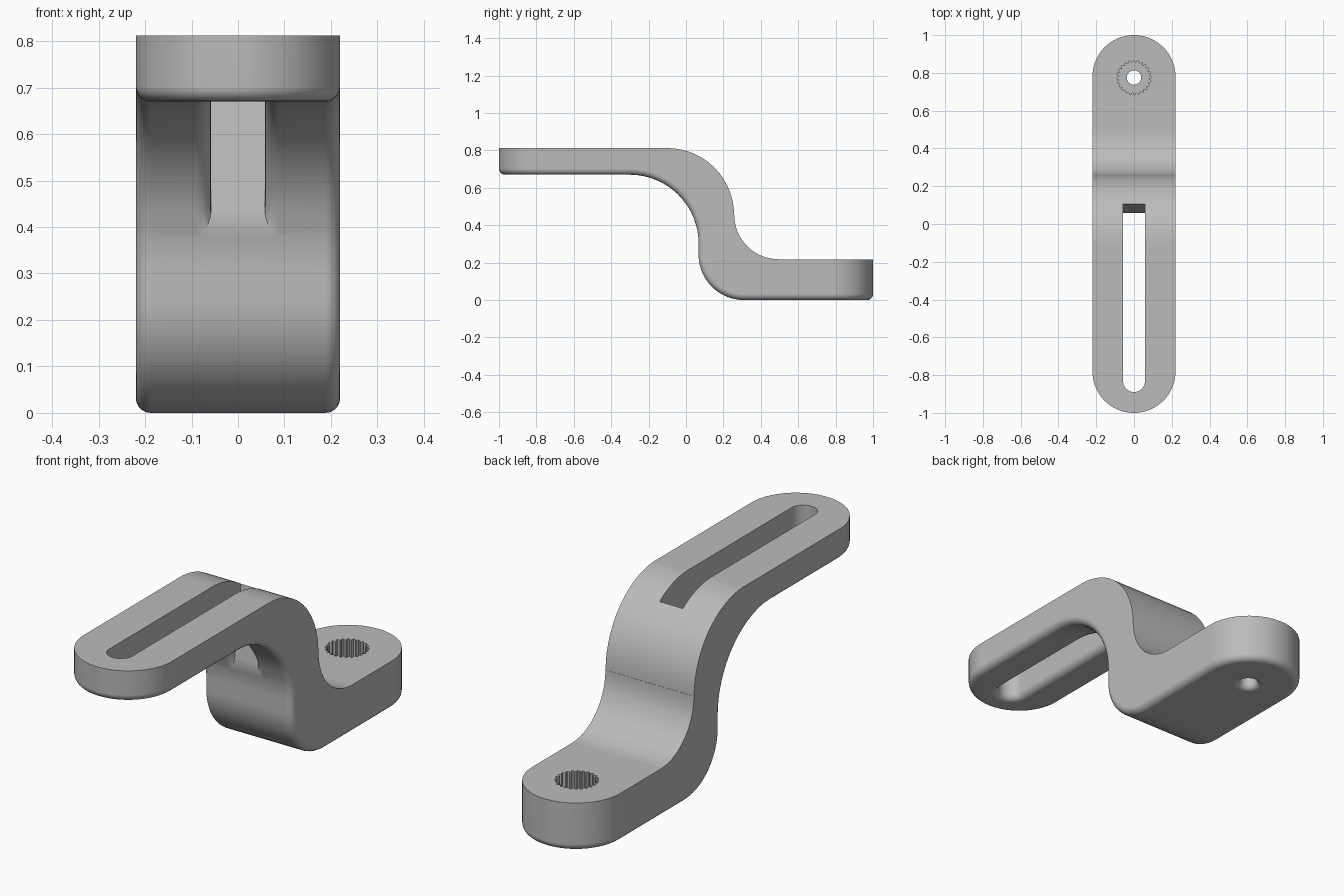
import bpy, bmesh
from math import sin, cos, pi, radians

cube = bpy.data.objects.get("Cube")
if cube:
    bpy.data.objects.remove(cube)

HALF, SLOT = 0.22, 0.058      # half widths of the arm and of its slot
CAP = 1 - HALF                # where the rounded ends begin
HOLE_Y = 0.775


def arc(cy, cz, r, start, end, n):
    """Points in the side plane, angles in degrees."""
    angles = [radians(start + (end - start) * i / n) for i in range(n + 1)]
    return [(cy + r * cos(a), cz + r * sin(a)) for a in angles]


# S-shaped side profile: underside and top side, paired station by station
lower = ([(-CAP, 0.67)] + arc(-0.30, 0.303, 0.367, 90, 15, 12)
         + arc(-0.30, 0.303, 0.367, 12, 0, 8)
         + arc(0.31, 0.243, 0.243, 180, 270, 14) + [(CAP, 0)])
upper = ([(-CAP, 0.812)] + arc(-0.10, 0.455, 0.357, 90, 55, 12)
         + arc(-0.10, 0.455, 0.357, 51, 0, 8)
         + arc(0.495, 0.455, 0.237, 180, 270, 14) + [(CAP, 0.218)])
SLOT_END = 13                 # station of the closed slot end

bm = bmesh.new()


def build_skin(path):
    """One skin of the arm; returns its outer outline and slot outline."""
    rows = [[bm.verts.new((x, y, z)) for x in (-HALF, -SLOT, SLOT, HALF)] for y, z in path]

    def rim(r, cy, z, start, n, first, last):
        out = []
        for k in range(first, last + 1):
            a = start + pi * k / n
            out.append(bm.verts.new((r * cos(a), cy + r * sin(a), z)))
        return out

    n = 32
    front = [rows[0][0]] + rim(HALF, -CAP, path[0][1], pi, n, 1, n - 1) + [rows[0][3]]
    back = rim(HALF, CAP, path[-1][1], 0, n, 1, n - 1)
    slot = rim(SLOT, -0.832, path[0][1], pi, 16, 0, 16)
    slot = [rows[0][1]] + slot + [rows[0][2]]

    # strips between stations, leaving the slot open
    for i in range(len(rows) - 1):
        for c in range(3):
            if c != 1 or i >= SLOT_END:
                bm.faces.new((rows[i][c], rows[i][c + 1], rows[i + 1][c + 1], rows[i + 1][c]))
    # rounded ends
    f, s = len(front) // 2, len(slot) // 2
    bm.faces.new(front[:f + 1] + slot[:s + 1][::-1])
    bm.faces.new(front[f:] + slot[s:][::-1])
    bm.faces.new(rows[-1][::-1][:1] + back + rows[-1][:3])

    outer = front + [r[3] for r in rows[1:]] + back + [r[0] for r in rows[:0:-1]]
    inner = slot + [r[2] for r in rows[1:SLOT_END + 1]] + [r[1] for r in rows[SLOT_END:0:-1]]
    return outer, inner


# side walls and slot walls, then rounding along the underside rim
rim_edges = []
for low, high in zip(build_skin(lower), build_skin(upper)):
    for i in range(len(low)):
        a, b = low[i - 1], low[i]
        bm.faces.new((a, b, high[i], high[i - 1]))
        rim_edges.append(bm.edges.get((a, b)))
bmesh.ops.recalc_face_normals(bm, faces=bm.faces)
bmesh.ops.bevel(bm, geom=rim_edges, offset=0.032, offset_type='OFFSET', segments=5,
                profile=0.5, affect='EDGES', clamp_overlap=False)
bmesh.ops.recalc_face_normals(bm, faces=bm.faces)


def make_object(name, mesh_bm):
    mesh = bpy.data.meshes.new(name)
    mesh_bm.to_mesh(mesh)
    mesh_bm.free()
    obj = bpy.data.objects.new(name, mesh)
    bpy.context.collection.objects.link(obj)
    return obj


arm = make_object("bracket_arm", bm)

grey = bpy.data.materials.new("plain grey")
grey.use_nodes = True
color = (0.5, 0.5, 0.5, 1)
grey.diffuse_color = color
grey.node_tree.nodes["Principled BSDF"].inputs["Base Color"].default_value = color
arm.data.materials.append(grey)

# cutter: flared through hole below, toothed socket above
TEETH = 24
bm = bmesh.new()
sections = [(-0.02, 0.063, 0)]
sections += [(0.025 * (1 - cos(t)), 0.063 - 0.025 * sin(t), 0) for t in (0, pi / 8, pi / 4, pi * 3 / 8, pi / 2)]
sections += [(0.1, 0.038, 0), (0.1, 0.08, 0.011), (0.3, 0.08, 0.011)]
rings = []
for z, r, tooth in sections:
    ring = []
    for k in range(TEETH * 4):
        a = 2 * pi * k / (TEETH * 4)
        rr = r + (tooth if k % 4 < 2 else 0)
        ring.append(bm.verts.new((rr * cos(a), HOLE_Y + rr * sin(a), z)))
    rings.append(ring)
for r0, r1 in zip(rings, rings[1:]):
    for k in range(len(r0)):
        bm.faces.new((r0[k - 1], r0[k], r1[k], r1[k - 1]))
bm.faces.new(rings[0])
bm.faces.new(rings[-1])
bmesh.ops.recalc_face_normals(bm, faces=bm.faces)
cutter = make_object("socket_cutter", bm)
cutter.hide_render = True
cutter.data.materials.append(grey)

cut = arm.modifiers.new("socket", 'BOOLEAN')
cut.operation = 'DIFFERENCE'
cut.solver = 'EXACT'
cut.object = cutter
bpy.ops.object.select_all(action='DESELECT')
arm.select_set(True)
bpy.context.view_layer.objects.active = arm
bpy.ops.object.modifier_apply(modifier=cut.name)
bpy.data.objects.remove(cutter)

# smooth curves with crisp corners
bpy.ops.object.shade_smooth_by_angle(angle=radians(30))
weighted = arm.modifiers.new("flat_face_normals", 'WEIGHTED_NORMAL')
weighted.keep_sharp = True
